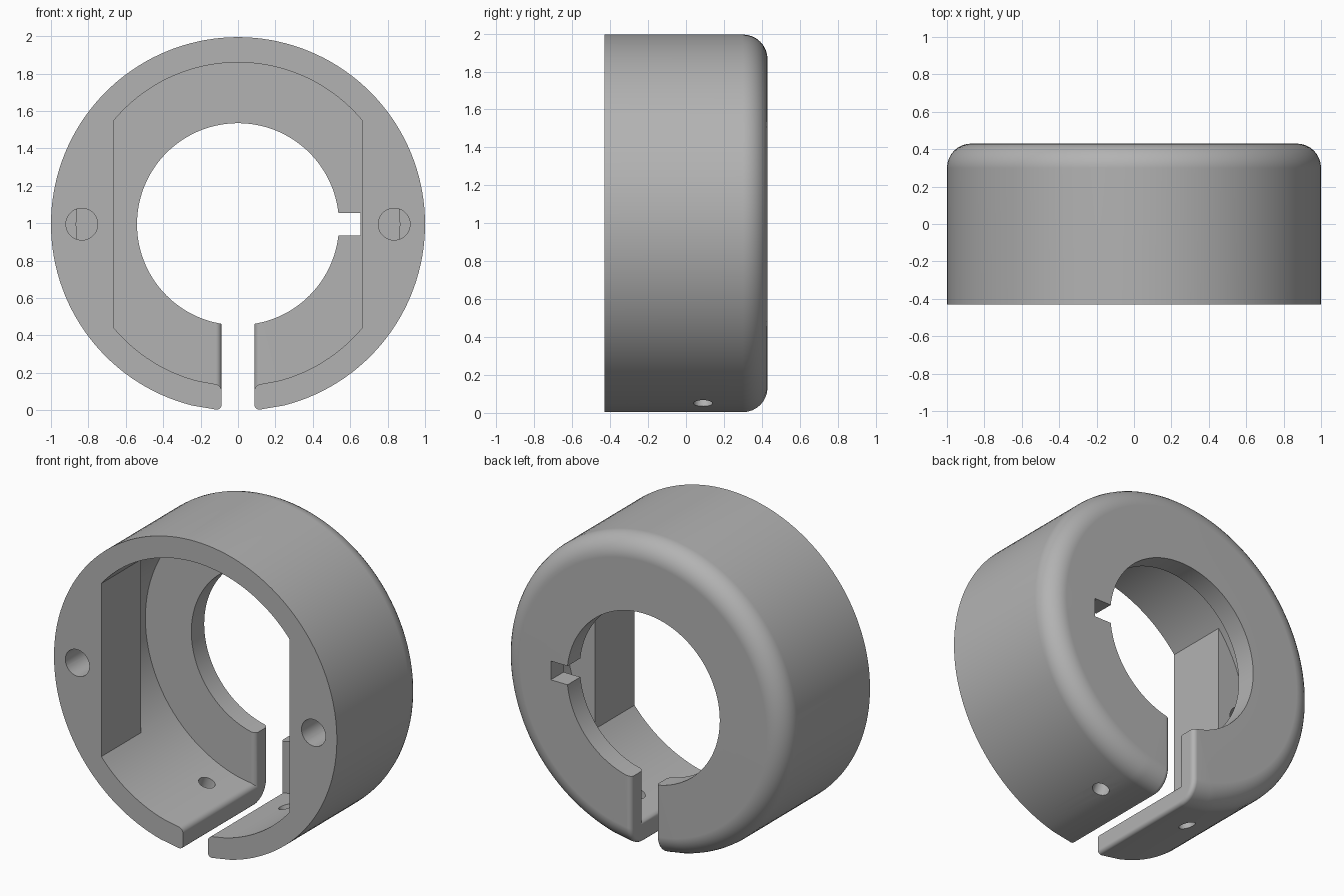
import bpy, bmesh, math
from mathutils import Vector

if "Cube" in bpy.data.objects:
    bpy.data.objects.remove(bpy.data.objects["Cube"], do_unlink=True)

CZ = 0.995            # height of the ring axis
FRONT, BACK = -0.43, 0.43
OUTER, CAVITY, BORE = 1.0, 0.865, 0.54
FLAT = 0.665          # half distance between the inner flats
LUG_END, WALL = -0.03, 0.30
SLOT, FILLET, ROUND = 0.088, 0.13, 0.03

grey = bpy.data.materials.new("plain_grey")
grey.use_nodes = True
grey.diffuse_color = (0.45, 0.45, 0.45, 1)
grey.node_tree.nodes["Principled BSDF"].inputs["Base Color"].default_value = (0.45, 0.45, 0.45, 1)


def profile(t):
    """Cross-section (radius, y) at angle t from the bottom."""
    lug = min(CAVITY, FLAT / max(abs(math.sin(t)), 0.01))
    pts = [(OUTER, FRONT)]
    for i in range(9):
        a = math.pi / 2 * i / 8
        pts.append((OUTER - FILLET + FILLET * math.cos(a), BACK - FILLET + FILLET * math.sin(a)))
    pts += [(BORE, BACK), (BORE, WALL), (CAVITY, WALL), (CAVITY, LUG_END), (lug, LUG_END), (lug, FRONT)]
    return pts


# Column angles, with the flat corners landing exactly on a column
corner = math.asin(FLAT / CAVITY)
first = math.radians(14.25)
stops = [first, corner, math.pi - corner, math.pi + corner, 2 * math.pi - corner, 2 * math.pi - first]
angles = []
for a, b, n in zip(stops, stops[1:], (14, 32, 40, 32, 14)):
    angles += [a + (b - a) * i / n for i in range(n)]
angles.append(stops[-1])

# Split ring body: end columns lie on the two parallel slot planes
bm = bmesh.new()
columns = []
for t in [None] + angles + [None]:
    side = 1 if not columns else -1
    col = []
    for r, y in profile(0 if t is None else t):
        if t is None:
            x, z = side * SLOT, -math.sqrt(r * r - SLOT * SLOT)
        else:
            x, z = r * math.sin(t), -r * math.cos(t)
        col.append(bm.verts.new((x, y, z + CZ)))
    columns.append(col)
for a, b in zip(columns, columns[1:]):
    for i in range(len(a)):
        j = (i + 1) % len(a)
        bm.faces.new((a[i], a[j], b[j], b[i]))
bm.faces.new(columns[0])
bm.faces.new(columns[-1])
bmesh.ops.remove_doubles(bm, verts=bm.verts, dist=0.0005)
bmesh.ops.recalc_face_normals(bm, faces=bm.faces)

# Round the slot edges, leaving the front and bore edges sharp
rounded = []
for e in bm.edges:
    p, q = (v.co for v in e.verts)
    on_slot = all(abs(abs(c.x) - SLOT) < 1e-4 for c in (p, q)) and p.x * q.x > 0
    on_front = all(abs(c.y - FRONT) < 1e-4 for c in (p, q))
    on_bore = all(abs(math.hypot(c.x, c.z - CZ) - BORE) < 1e-3 for c in (p, q))
    if on_slot and not on_front and not on_bore:
        rounded.append(e)
bmesh.ops.bevel(bm, geom=rounded, offset=ROUND, segments=4, profile=0.5,
                affect='EDGES', clamp_overlap=False)

# Keyway cut and screw holes are removed with helper solids
mesh = bpy.data.meshes.new("split_ring")
bm.to_mesh(mesh)
bm.free()
ring = bpy.data.objects.new("split_ring", mesh)
bpy.context.collection.objects.link(ring)
mesh.materials.append(grey)


def cut(tool):
    tool.hide_render = True
    tool.data.materials.append(grey)
    bpy.ops.object.select_all(action='DESELECT')
    ring.select_set(True)
    bpy.context.view_layer.objects.active = ring
    m = ring.modifiers.new("cut", 'BOOLEAN')
    m.operation, m.solver, m.object = 'DIFFERENCE', 'EXACT', tool
    bpy.ops.object.modifier_apply(modifier=m.name)
    bpy.data.objects.remove(tool, do_unlink=True)


def drill(radius, start, end):
    start, end = Vector(start), Vector(end)
    bpy.ops.mesh.primitive_cylinder_add(vertices=40, radius=radius, depth=(end - start).length,
                                        location=(start + end) / 2)
    tool = bpy.context.object
    tool.rotation_mode = 'QUATERNION'
    tool.rotation_quaternion = (end - start).to_track_quat('Z', 'Y')
    bpy.context.view_layer.update()
    cut(tool)


for s in (-1, 1):
    # Mounting hole through each lug
    drill(0.085, (s * 0.835, -0.6, CZ), (s * 0.835, 0.0, CZ))
    # Radial set-screw hole beside the slot
    d = Vector((s * 0.327, 0, -0.945))
    c = Vector((0, 0.09, CZ))
    drill(0.05, c + d * 0.75, c + d * 1.1)

# Square keyway on the left of the bore
bpy.ops.mesh.primitive_cube_add(size=1, location=(0.555, 0.38, CZ))
key = bpy.context.object
key.scale = (0.20, 0.24, 0.12)
bpy.context.view_layer.update()
cut(key)

# Smooth curved walls, crisp corners
ring.select_set(True)
bpy.context.view_layer.objects.active = ring
bpy.ops.object.shade_smooth_by_angle(angle=math.radians(30))
wn = ring.modifiers.new("face_weighted", 'WEIGHTED_NORMAL')
wn.keep_sharp = True
